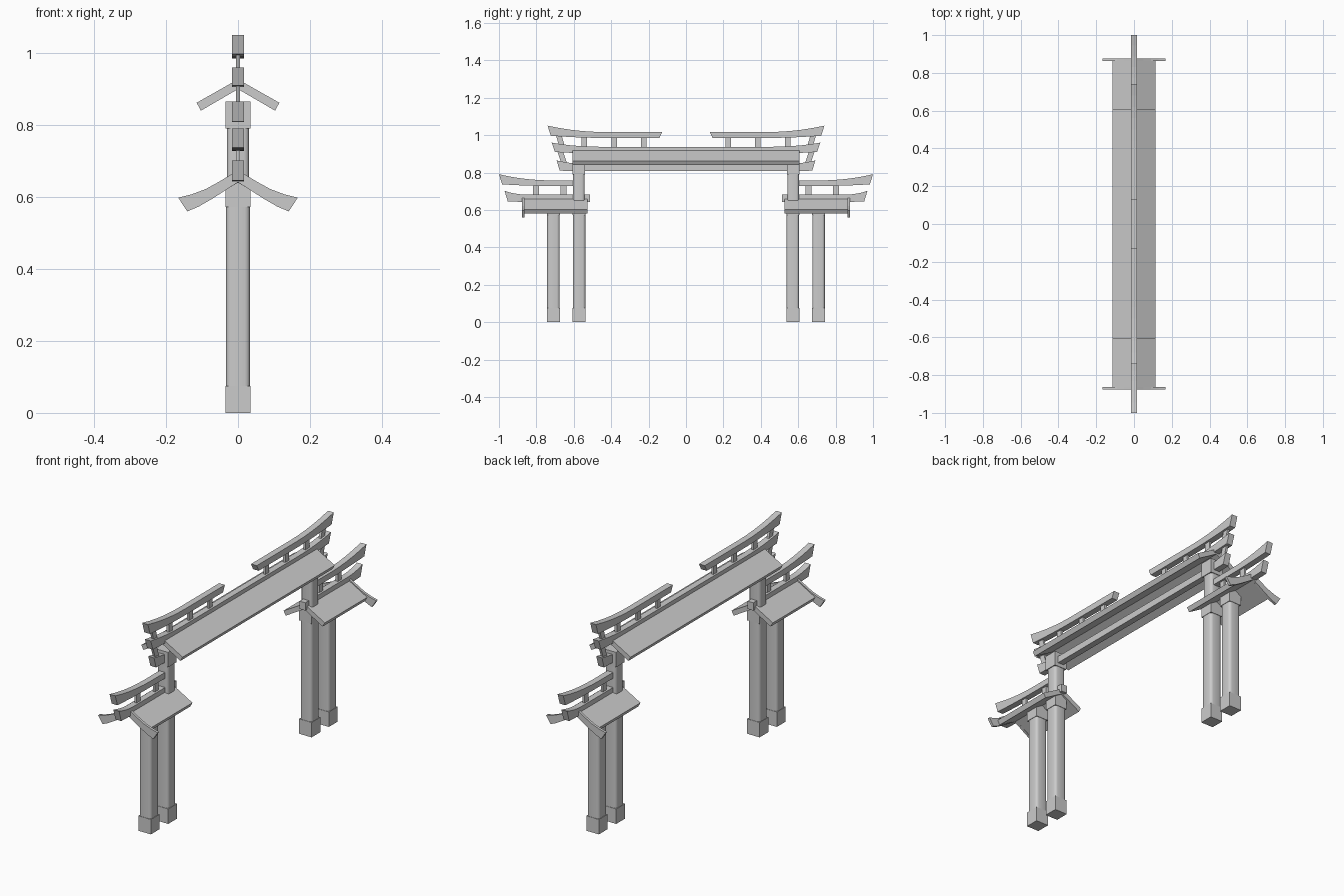
import bpy, bmesh

if "Cube" in bpy.data.objects:
    bpy.data.objects.remove(bpy.data.objects["Cube"])

def prism(name, pts, axis, a, b):
    """Extrude a closed profile: axis 'x' takes (y, z) points, axis 'y' takes (x, z)."""
    def vert(p, t):
        return (t, p[0], p[1]) if axis == 'x' else (p[0], t, p[1])
    bm = bmesh.new()
    va = [bm.verts.new(vert(p, a)) for p in pts]
    vb = [bm.verts.new(vert(p, b)) for p in pts]
    n = len(pts)
    for i in range(n):
        j = (i + 1) % n
        bm.faces.new((va[i], va[j], vb[j], vb[i]))
    bm.faces.new(va)
    bm.faces.new(vb)
    bmesh.ops.recalc_face_normals(bm, faces=bm.faces)
    me = bpy.data.meshes.new(name)
    bm.to_mesh(me)
    bm.free()
    ob = bpy.data.objects.new(name, me)
    bpy.context.collection.objects.link(ob)
    return ob

def box(name, y, z0, z1, hx, hy):
    return prism(name, [(y-hy, z0), (y+hy, z0), (y+hy, z1), (y-hy, z1)], 'x', -hx, hx)

def shaft(name, y, z0, z1, h):
    ob = box(name, y, z0, z1, h, h)
    bm = bmesh.new()
    bm.from_mesh(ob.data)
    edges = [e for e in bm.edges if abs(e.verts[0].co.z - e.verts[1].co.z) > 0.1]
    bmesh.ops.bevel(bm, geom=edges, offset=0.014, segments=3, profile=0.5, affect='EDGES')
    bm.to_mesh(ob.data)
    bm.free()
    bpy.ops.object.select_all(action='DESELECT')
    bpy.context.view_layer.objects.active = ob
    ob.select_set(True)
    bpy.ops.object.shade_smooth_by_angle(angle=0.6)

def swept_half(tip, z0, z1, curve, rise_bot, rise_top):
    """Upswept beam end: bottom and top (y, z) points running outward to the tip."""
    bot, top = [], []
    for i in range(6):
        t = i / 5
        bot.append((tip - 0.017 - curve * (1-t), z0 + rise_bot * t**2))
        top.append((tip - curve * (1-t), z1 + rise_top * t**2))
    return bot, top

def beam(name, s, inner, inner_bot, *args):
    bot, top = swept_half(*args)
    pts = [(inner_bot, args[1])] + bot + top[::-1] + [(inner, args[2])]
    prism(name, [(s*y, z) for y, z in pts], 'x', -W, W)

def full_beam(name, *args):
    bot, top = swept_half(*args)
    half = bot + top[::-1]
    prism(name, half + [(-y, z) for y, z in half[::-1]], 'x', -W, W)

def roof(name, y0, y1, dz):
    pts = [(0, .927), (.115, .862), (.103, .84), (0, .9), (-.103, .84), (-.115, .862)]
    prism(name, [(x, z + dz) for x, z in pts], 'y', y0, y1)

W = 0.016
# main roof and the two continuous tie beams
roof("main_roof", -.606, .606, 0)
full_beam("upper_tie_beam", .718, .902, .938, .25, .008, .022)
full_beam("lower_tie_beam", .692, .808, .842, .2, .002, .023)

for s, side in ((-1, "left"), (1, "right")):
    # posts with square feet and caps
    for y, kind in ((.571, "inner"), (.709, "outer")):
        shaft(f"{side}_{kind}_post", s*y, .03, .62, .033)
        box(f"{side}_{kind}_post_foot", s*y, 0, .075, .035, .035)
        box(f"{side}_{kind}_post_cap", s*y, .572, .64, .035, .035)
    shaft(f"{side}_upper_post", s*.573, .62, .84, .031)
    box(f"{side}_upper_post_cap", s*.573, .79, .865, .035, .034)

    # split ridge beam over the main roof with its struts
    beam(f"{side}_ridge_beam", s, .127, .142, .74, .985, 1.017, .3, .012, .034)
    for y in (.225, .383, .545):
        box(f"{side}_ridge_strut", s*y, .93, .99, .006, .015)
    for z0, z1, y0, y1 in ((.93, .995, .645, .664), (.83, .915, .63, .658)):
        prism(f"{side}_slanted_strut", [(s*y0, z0), (s*(y0+.03), z0),
              (s*(y1+.03), z1), (s*y1, z1)], 'x', -.006, .006)

    # side roof, its beams and struts
    roof(f"{side}_side_roof", s*.527, s*.868, -.26)
    beam(f"{side}_side_ridge_beam", s, .58, .58, 1.0, .728, .758, .28, .009, .033)
    beam(f"{side}_side_tie_beam", s, .513, .513, .97, .643, .682, .12, .003, .02)
    for y in (.655, .802):
        box(f"{side}_side_strut", s*y, .66, .735, .006, .015)

    # flared gable board at the outer end
    top = [(0, .674), (.05, .644), (.09, .622), (.13, .607), (.166, .598)]
    low = [(.141, .56), (.11, .573), (.07, .596), (.03, .622), (0, .641)]
    right = top + low
    left = [(-x, z) for x, z in right[-2:0:-1]]
    prism(f"{side}_gable_board", right + left, 'y', s*.864, s*.877)
